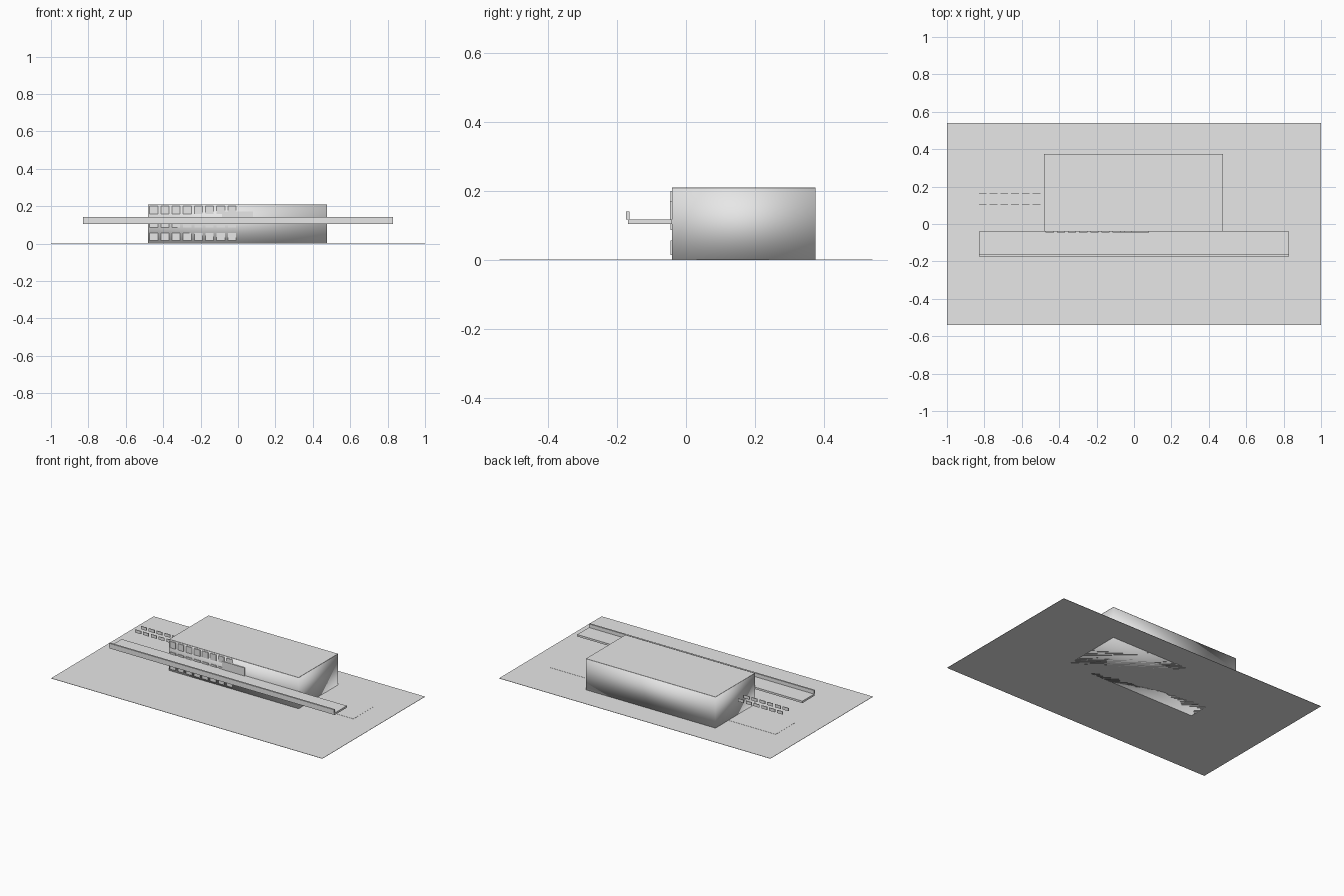
import bpy

if "Cube" in bpy.data.objects:
    bpy.data.objects.remove(bpy.data.objects["Cube"])

# one plain grey for the whole model
grey = bpy.data.materials.new("light_grey")
grey.diffuse_color = (0.8, 0.8, 0.8, 1)
grey.use_nodes = True
grey.node_tree.nodes["Principled BSDF"].inputs["Base Color"].default_value = grey.diffuse_color


def box(name, x0, x1, y0, y1, z0, z1, smooth=False):
    bpy.ops.mesh.primitive_cube_add(size=1, location=((x0 + x1) / 2, (y0 + y1) / 2, (z0 + z1) / 2))
    ob = bpy.context.object
    ob.name = name
    ob.scale = (x1 - x0, y1 - y0, z1 - z0)
    bpy.ops.object.transform_apply(location=False, rotation=False, scale=True)
    ob.data.materials.append(grey)
    if smooth:
        bpy.ops.object.shade_smooth()
    return ob


# site slab and the road strip lying on it
box("ground_slab", -1, 1, -0.54, 0.54, 0, 0.002)
box("road_strip", -0.83, 0.83, 0.03, 0.24, 0.001, 0.003)

# main building, soft-shaded walls under a flat roof sheet
box("building_walls", -0.48, 0.475, -0.04, 0.375, 0, 0.209, smooth=True)
box("building_roof", -0.48, 0.475, -0.04, 0.375, 0.2085, 0.21)

# raised walkway along the front with its parapet
box("walkway_deck", -0.83, 0.83, -0.168, -0.04, 0.104, 0.117)
box("walkway_parapet", -0.83, 0.83, -0.174, -0.163, 0.117, 0.141)

# three rows of eight front windows
for row in range(3):
    z = 0.015 + 0.0715 * row
    for i in range(8):
        x = -0.472 + 0.0597 * i
        box(f"window_{row}_{i}", x, x + 0.043, -0.0445, -0.039, z, z + 0.042)

# entrance opening onto the walkway
box("entrance_panel", -0.085, 0.08, -0.0465, -0.039, 0.115, 0.171)

# two rows of short marker strips beside the building
for y in (0.105, 0.165):
    for i in range(6):
        x = -0.83 + 0.0575 * i
        box("marker_strip", x, x + 0.042, y - 0.002, y + 0.002, 0.106, 0.126)
